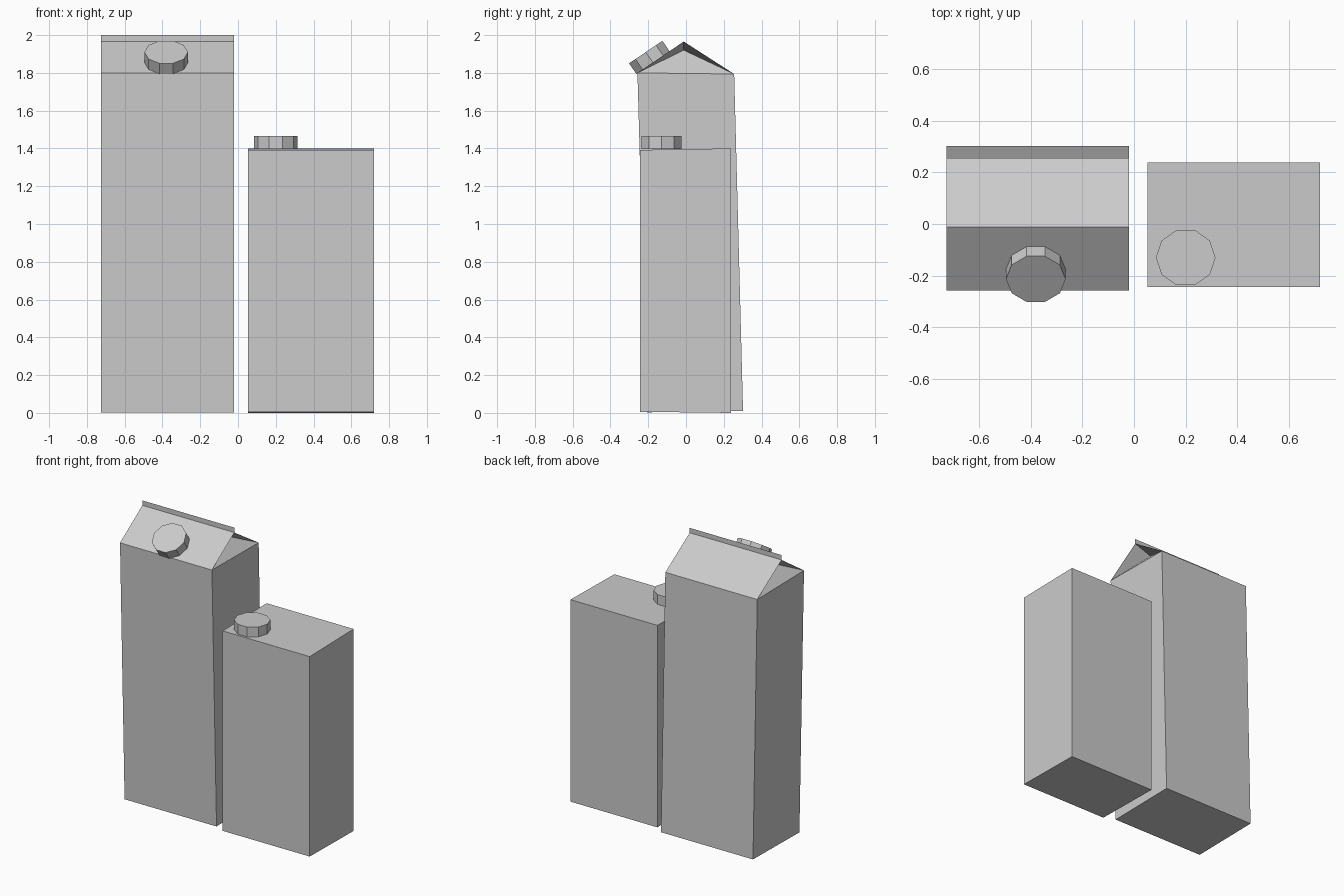
import bpy, bmesh
from math import radians, pi
from mathutils import Matrix

if "Cube" in bpy.data.objects:
    bpy.data.objects.remove(bpy.data.objects["Cube"])


def make_object(name, bm):
    mesh = bpy.data.meshes.new(name)
    bm.to_mesh(mesh)
    bm.free()
    obj = bpy.data.objects.new(name, mesh)
    bpy.context.collection.objects.link(obj)
    return obj


def extruded_profile(bm, profile, x0, x1, cap_ends):
    """Sweep a closed y/z profile from x0 to x1; returns both end loops."""
    ends = [[bm.verts.new((x, y, z)) for y, z in profile] for x in (x0, x1)]
    a, b = ends
    n = len(profile)
    for i in range(n):
        j = (i + 1) % n
        bm.faces.new((a[i], b[i], b[j], a[j]))
    if cap_ends:
        bm.faces.new(a)
        bm.faces.new(b)
    return ends


def screw_cap(name, centre, tilt):
    bm = bmesh.new()
    m = (Matrix.Translation(centre) @ Matrix.Rotation(tilt, 4, 'X')
         @ Matrix.Diagonal((1.03, 1, 1, 1)) @ Matrix.Rotation(pi / 2, 4, 'Z'))
    bmesh.ops.create_cone(bm, cap_ends=True, segments=10, radius1=0.112,
                          radius2=0.112, depth=0.068, matrix=m)
    return make_object(name, bm)


# Short flat-topped carton
bm = bmesh.new()
extruded_profile(bm, [(-0.243, 0.006), (0.238, 0), (0.238, 1.4), (-0.243, 1.392)],
                 0.053, 0.72, True)
bmesh.ops.recalc_face_normals(bm, faces=bm.faces)
make_object("short_carton", bm)
screw_cap("short_carton_cap", (0.2, -0.13, 1.431), 0)

# Tall leaning carton: body and roof panels in one profile, ends folded inward
X0, X1, RIDGE_Y, RIDGE_Z = -0.725, -0.02, -0.012, 1.966
bm = bmesh.new()
ends = extruded_profile(bm, [(-0.207, 0.003), (0.302, 0.01), (0.255, 1.794),
                             (RIDGE_Y, RIDGE_Z), (-0.257, 1.8)], X0, X1, False)
for loop, inset in zip(ends, (0.13, -0.13)):
    front_low, back_low, back_top, ridge, front_top = loop
    fold = bm.verts.new((ridge.co.x + inset, RIDGE_Y, 1.92))
    bm.faces.new((front_low, back_low, back_top, front_top))
    bm.faces.new((front_top, back_top, fold))
    bm.faces.new((back_top, ridge, fold))
    bm.faces.new((ridge, front_top, fold))
bmesh.ops.recalc_face_normals(bm, faces=bm.faces)
make_object("tall_carton", bm)

# Thin sealed fin along the ridge
bm = bmesh.new()
bm.faces.new([bm.verts.new((x, RIDGE_Y, z)) for x, z in
              ((X0, RIDGE_Z), (X1, RIDGE_Z), (X1, 2.0), (X0, 2.0))])
make_object("ridge_fin", bm)

# Cap tilted to sit on the front roof panel
screw_cap("tall_carton_cap", (-0.38, -0.194, 1.882), radians(34))
